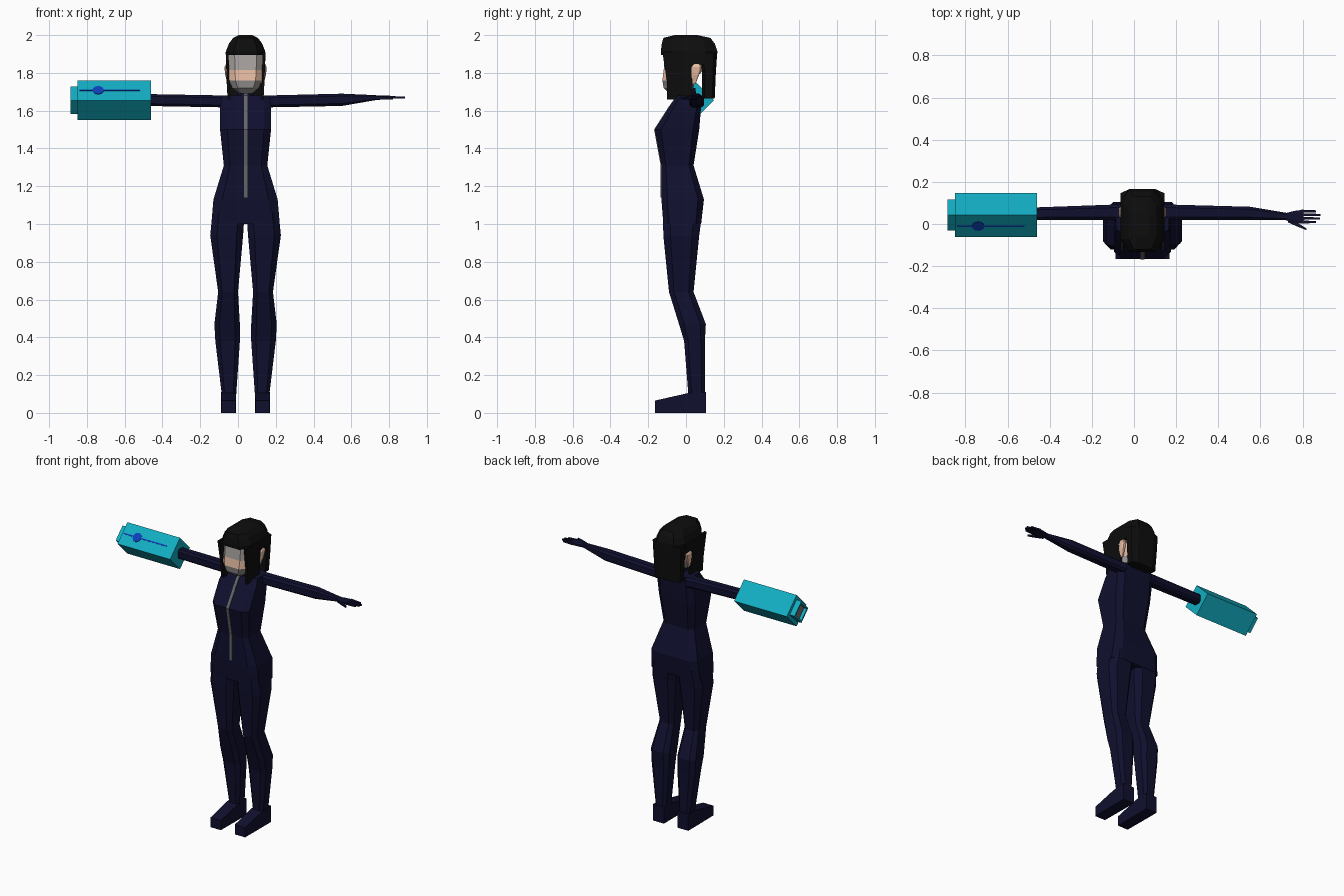
import bpy, bmesh, math
from mathutils import Matrix, Vector

if "Cube" in bpy.data.objects:
    bpy.data.objects.remove(bpy.data.objects["Cube"])

CX = 0.04  # body centre line


def mat(name, r, g, b):
    m = bpy.data.materials.new(name)
    m.diffuse_color = (r, g, b, 1)
    m.use_nodes = True
    m.node_tree.nodes["Principled BSDF"].inputs["Base Color"].default_value = m.diffuse_color
    return m


SUIT = mat("navy suit", 0.005, 0.005, 0.028)
HAIR = mat("black hair", 0.004, 0.004, 0.004)
TEAL = mat("teal", 0.006, 0.42, 0.54)
BLUE = mat("blue", 0.004, 0.05, 0.5)
VISOR = mat("visor grey", 0.4, 0.37, 0.35)
SKIN = mat("skin", 0.8, 0.5, 0.36)
CHIN = mat("mask grey", 0.3, 0.29, 0.28)
ZIP = mat("zip grey", 0.13, 0.13, 0.13)
BORE = mat("bore grey", 0.2, 0.17, 0.15)


def finish(bm, name, mats):
    bmesh.ops.recalc_face_normals(bm, faces=bm.faces)
    me = bpy.data.meshes.new(name)
    bm.to_mesh(me)
    bm.free()
    for m in mats:
        me.materials.append(m)
    ob = bpy.data.objects.new(name, me)
    bpy.context.collection.objects.link(ob)
    return ob


def section(a0, a1, b0, b1, c):
    """Rectangle with corners chamfered by the fraction c."""
    if c == 0:
        return [(a0, b0), (a1, b0), (a1, b1), (a0, b1)]
    u, v = (a1 - a0) * c, (b1 - b0) * c
    return [(a0 + u, b0), (a1 - u, b0), (a1, b0 + v), (a1, b1 - v),
            (a1 - u, b1), (a0 + u, b1), (a0, b1 - v), (a0, b0 + v)]


def loft(name, rings, mats, axis="z", c=0.2, side=1, rule=None):
    """Skin rings (h, a0, a1, b0, b1) along an axis; x is measured from CX."""
    bm = bmesh.new()
    place = {"z": lambda a, b, h: (CX + side * a, b, h),
             "x": lambda a, b, h: (CX + side * h, a, b),
             "y": lambda a, b, h: (CX + side * a, h, b)}[axis]
    loops = [[bm.verts.new(place(a, b, r[0])) for a, b in section(*r[1:], c)] for r in rings]
    n = len(loops[0])
    for p, q in zip(loops, loops[1:]):
        for i in range(n):
            bm.faces.new((p[i], p[(i + 1) % n], q[(i + 1) % n], q[i]))
    bm.faces.new(loops[0])
    bm.faces.new(loops[-1])
    if rule:
        for f in bm.faces:
            f.material_index = rule(f.calc_center_median())
    return finish(bm, name, mats)


# torso and neck
torso = [(1.0, .181, -.12, .08), (1.13, .17, -.13, .095), (1.31, .115, -.13, .04),
         (1.5, .135, -.165, .07), (1.62, .135, -.088, .08), (1.68, .125, -.045, .088)]
loft("torso", [(z, -w, w, f, b) for z, w, f, b in torso], [SUIT], c=0.14)
loft("neck", [(1.62, -.05, .05, -.06, .06), (1.72, -.04, .04, -.04, .05)], [SUIT])

# zip following the chest
front = [(1.14, -.13)] + [(z, f) for z, w, f, b in torso[2:]] + [(1.69, -.045)]
loft("zip", [(z, -.009, .009, f - .004, f + .004) for z, f in front], [ZIP], c=0)

# legs, feet, ears and side hair, mirrored
for s, tag in ((-1, "right"), (1, "left")):
    loft("leg_" + tag, [
        (1.06, .005, .175, -.122, .086), (.94, .013, .187, -.12, .07),
        (.64, .04, .145, -.09, .04), (.47, .03, .165, -.037, .105),
        (.38, .03, .16, -.01, .1), (.09, .05, .125, .013, .1)], [SUIT], side=s)
    loft("foot_" + tag, [
        (-.165, .052, .128, 0, .065), (.012, .05, .13, 0, .105),
        (.105, .05, .13, 0, .11)], [SUIT], "y", 0, s)
    loft("ear_" + tag, [
        (1.74, .085, .095, .03, .05), (1.79, .085, .108, .03, .07),
        (1.83, .085, .112, .03, .082), (1.855, .085, .1, .04, .07)], [SKIN], side=s)
    loft("side_hair_" + tag, [
        (1.66, .08, .095, -.1, .03), (1.75, .086, .1, -.1, .035),
        (1.91, .09, .105, -.125, .04)], [HAIR], c=0, side=s)
    loft("hair_over_ear_" + tag, [
        (1.845, .085, .104, .02, .1), (1.91, .085, .105, .02, .1)], [HAIR], c=0, side=s)

# arms: the right one ends inside the arm cannon
loft("left_arm", [
    (.10, .015, .095, 1.615, 1.68), (.14, .02, .092, 1.618, 1.681),
    (.51, .02, .082, 1.625, 1.69), (.69, .018, .052, 1.656, 1.682)], [SUIT], "x")
loft("right_arm", [
    (.10, .015, .095, 1.615, 1.68), (.14, .02, .092, 1.618, 1.681),
    (.53, .02, .078, 1.625, 1.688)], [SUIT], "x", side=-1)

# hand with four fingers and a thumb
loft("palm", [(.68, .018, .052, 1.657, 1.682), (.72, .005, .062, 1.658, 1.68),
              (.765, .002, .068, 1.661, 1.679)], [SUIT], "x")
for i, tip in enumerate((.825, .842, .845, .825)):
    y = .003 + i * .017
    loft("finger_%d" % (i + 1), [(.755, y, y + .014, 1.663, 1.678),
                                 (tip, y + .001, y + .011, 1.664, 1.674)], [SUIT], "x", 0)
loft("thumb", [(.69, .008, .03, 1.659, 1.676), (.735, -.012, .006, 1.659, 1.673),
               (.78, -.03, -.022, 1.66, 1.67)], [SUIT], "x", 0)

# head: grey visor on top, skin strip, grey mask below
head = [(1.69, .035, -.085, .02), (1.72, .07, -.118, .04), (1.76, .088, -.125, .045),
        (1.815, .094, -.118, .09), (1.91, .096, -.11, .11)]
loft("head", [(z, -w, w, f, b) for z, w, f, b in head], [VISOR, SKIN, CHIN],
     rule=lambda p: 0 if p.z > 1.815 and p.y < -.05 else (1 if p.z > 1.76 else 2))

# hair cap and back
cap = [(1.895, .105, -.131, .165), (1.915, .104, -.133, .166), (1.955, .088, -.128, .152),
       (1.985, .066, -.12, .13), (2.0, .036, -.06, .06)]
loft("hair_cap", [(z, -w, w, f, b) for z, w, f, b in cap], [HAIR])
back = [(1.665, .092, .085, .152), (1.8, .1, .085, .158), (1.905, .105, .07, .165)]
loft("back_hair", [(z, -w, w, f, b) for z, w, f, b in back], [HAIR])


# arm cannon: square prisms standing on their edge
CY, CZ = .043, 1.655


def prism(name, x0, x1, r, mats, bore=False):
    bm = bmesh.new()
    m = Matrix.Translation(((x0 + x1) / 2, CY, CZ)) @ Matrix.Rotation(math.pi / 2, 4, "Y")
    bmesh.ops.create_cone(bm, cap_ends=True, segments=4, radius1=r, radius2=r,
                          depth=x1 - x0, matrix=m)
    if bore:
        end = min(bm.faces, key=lambda f: f.calc_center_median().x)
        bmesh.ops.inset_individual(bm, faces=[end], thickness=.016)
        bmesh.ops.inset_individual(bm, faces=[end], thickness=.001)
        for v in end.verts:
            v.co.x += .02
        end.material_index = 1
    return finish(bm, name, mats)


prism("cannon_body", -.85, -.46, .105, [TEAL])
prism("cannon_muzzle", -.886, -.84, .073, [TEAL, BORE], True)

# painted disc and stripe on the upper front face of the cannon
face = Matrix.Translation((0, CY - .0525, CZ + .0525)) @ Matrix.Rotation(math.pi / 4, 4, "X")
bm = bmesh.new()
bmesh.ops.create_cone(bm, cap_ends=True, segments=12, radius1=.03, radius2=.03, depth=.006,
                      matrix=face @ Matrix.Translation((-.74, 0, 0)))
finish(bm, "cannon_disc", [BLUE])
bm = bmesh.new()
bmesh.ops.create_cube(bm, size=1, matrix=face @ Matrix.Translation((-.68, 0, 0))
                      @ Matrix.Diagonal((.32, .008, .004, 1)))
finish(bm, "cannon_stripe", [BLUE])
